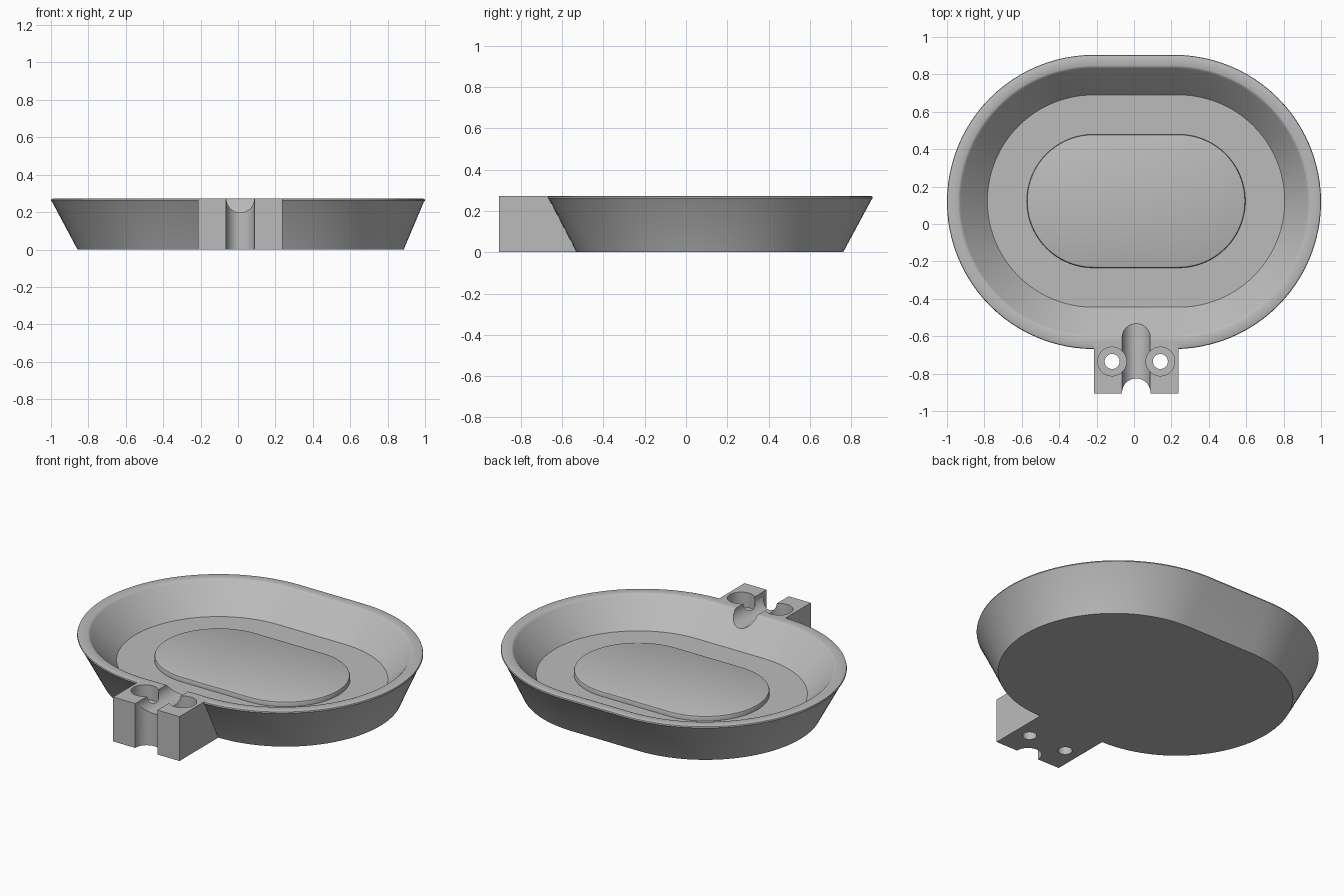
import bpy, bmesh, math

if "Cube" in bpy.data.objects:
    bpy.data.objects.remove(bpy.data.objects["Cube"])

TOP = 0.272      # rim height
MID_X = 0.012    # centre line of the bracket
HOLE_Y = -0.735

grey = bpy.data.materials.new("plain grey")
grey.diffuse_color = (0.5, 0.5, 0.5, 1)
grey.use_nodes = True
grey.node_tree.nodes["Principled BSDF"].inputs["Base Color"].default_value = grey.diffuse_color


def make_object(name, bm):
    bmesh.ops.recalc_face_normals(bm, faces=bm.faces[:])
    mesh = bpy.data.meshes.new(name)
    bm.to_mesh(mesh)
    bm.free()
    mesh.materials.append(grey)
    ob = bpy.data.objects.new(name, mesh)
    bpy.context.collection.objects.link(ob)
    return ob


def stadium(bm, cx, cy, half, radius, z, n=48):
    """Ring of two half circles joined by straight sides."""
    ring = []
    for side, start in ((1, -math.pi / 2), (-1, math.pi / 2)):
        for i in range(n + 1):
            a = start + math.pi * i / n
            ring.append(bm.verts.new((cx + side * half + radius * math.cos(a),
                                      cy + radius * math.sin(a), z)))
    return ring


def loft(name, rows):
    bm = bmesh.new()
    rings = [stadium(bm, *row) for row in rows]
    for a, b in zip(rings, rings[1:]):
        for i in range(len(a)):
            j = (i + 1) % len(a)
            bm.faces.new((a[i], a[j], b[j], b[i]))
    bm.faces.new(rings[0][::-1])
    bm.faces.new(rings[-1])
    return make_object(name, bm)


def cylinder(name, radius, start, length, axis="Z"):
    bm = bmesh.new()
    n = 48
    ring = []
    for i in range(n):
        a = 2 * math.pi * (i + 0.5) / n
        u, v = radius * math.cos(a), radius * math.sin(a)
        off = (u, v, 0) if axis == "Z" else (u, 0, v)
        ring.append(bm.verts.new([s + o for s, o in zip(start, off)]))
    face = bm.faces.new(ring)
    ext = bmesh.ops.extrude_face_region(bm, geom=[face])
    verts = [e for e in ext["geom"] if isinstance(e, bmesh.types.BMVert)]
    bmesh.ops.translate(bm, verts=verts,
                        vec=(0, 0, length) if axis == "Z" else (0, length, 0))
    return make_object(name, bm)


def boolean(target, tool, operation):
    mod = target.modifiers.new(operation.lower(), "BOOLEAN")
    mod.operation, mod.solver, mod.object = operation, "EXACT", tool
    bpy.context.view_layer.objects.active = target
    bpy.ops.object.modifier_apply(modifier=mod.name)
    bpy.data.objects.remove(tool)


# Dish: outer wall, rounded rim, sloping inner wall, floor and raised pad
FLOOR, PAD = 0.107, 0.137
dish = loft("soap_dish", [
    (0.014, 0.116, 0.227, 0.645, 0),
    (0.0, 0.118, 0.2135, 0.780, TOP - 0.018),
    (0.0, 0.118, 0.2135, 0.7865, TOP - 0.010),
    (0.0, 0.118, 0.2135, 0.784, TOP - 0.003),
    (0.0, 0.118, 0.2135, 0.777, TOP),
    (0.0, 0.119, 0.2135, 0.727, TOP),
    (0.0, 0.119, 0.2135, 0.720, TOP - 0.003),
    (0.0, 0.119, 0.2135, 0.713, TOP - 0.010),
    (0.011, 0.1225, 0.2275, 0.5675, FLOOR),
    (0.011, 0.1225, 0.2275, 0.357, FLOOR),
    (0.011, 0.1225, 0.2275, 0.357, PAD - 0.010),
    (0.011, 0.1225, 0.2275, 0.354, PAD - 0.003),
    (0.011, 0.1225, 0.2275, 0.347, PAD),
])

# Bracket: block with a back that slopes along the dish wall
bm = bmesh.new()
profile = [(-0.905, 0), (-0.50, 0), (-0.625, TOP), (-0.905, TOP)]
left = [bm.verts.new((MID_X - 0.225, y, z)) for y, z in profile]
right = [bm.verts.new((MID_X + 0.225, y, z)) for y, z in profile]
bm.faces.new(left)
bm.faces.new(right[::-1])
for i in range(4):
    j = (i + 1) % 4
    bm.faces.new((left[i], left[j], right[j], right[i]))
boolean(dish, make_object("bracket", bm), "UNION")

# Drain channel along the top, and the pipe groove down the front
boolean(dish, cylinder("drain", 0.075, (MID_X, -1.0, TOP + 0.001), 0.55, "Y"), "DIFFERENCE")
boolean(dish, cylinder("groove", 0.076, (MID_X, -0.902, -0.1), 0.6), "DIFFERENCE")

# Counterbored screw holes
for side in (-1, 1):
    x = MID_X + side * 0.129
    boolean(dish, cylinder("counterbore", 0.077, (x, HOLE_Y, TOP - 0.09), 0.3), "DIFFERENCE")
    boolean(dish, cylinder("screw_hole", 0.04, (x, HOLE_Y, -0.1), 0.6), "DIFFERENCE")

# Smooth shading with crisp edges
bpy.ops.object.select_all(action="DESELECT")
dish.select_set(True)
bpy.context.view_layer.objects.active = dish
bpy.ops.object.shade_smooth_by_angle(angle=math.radians(30))
